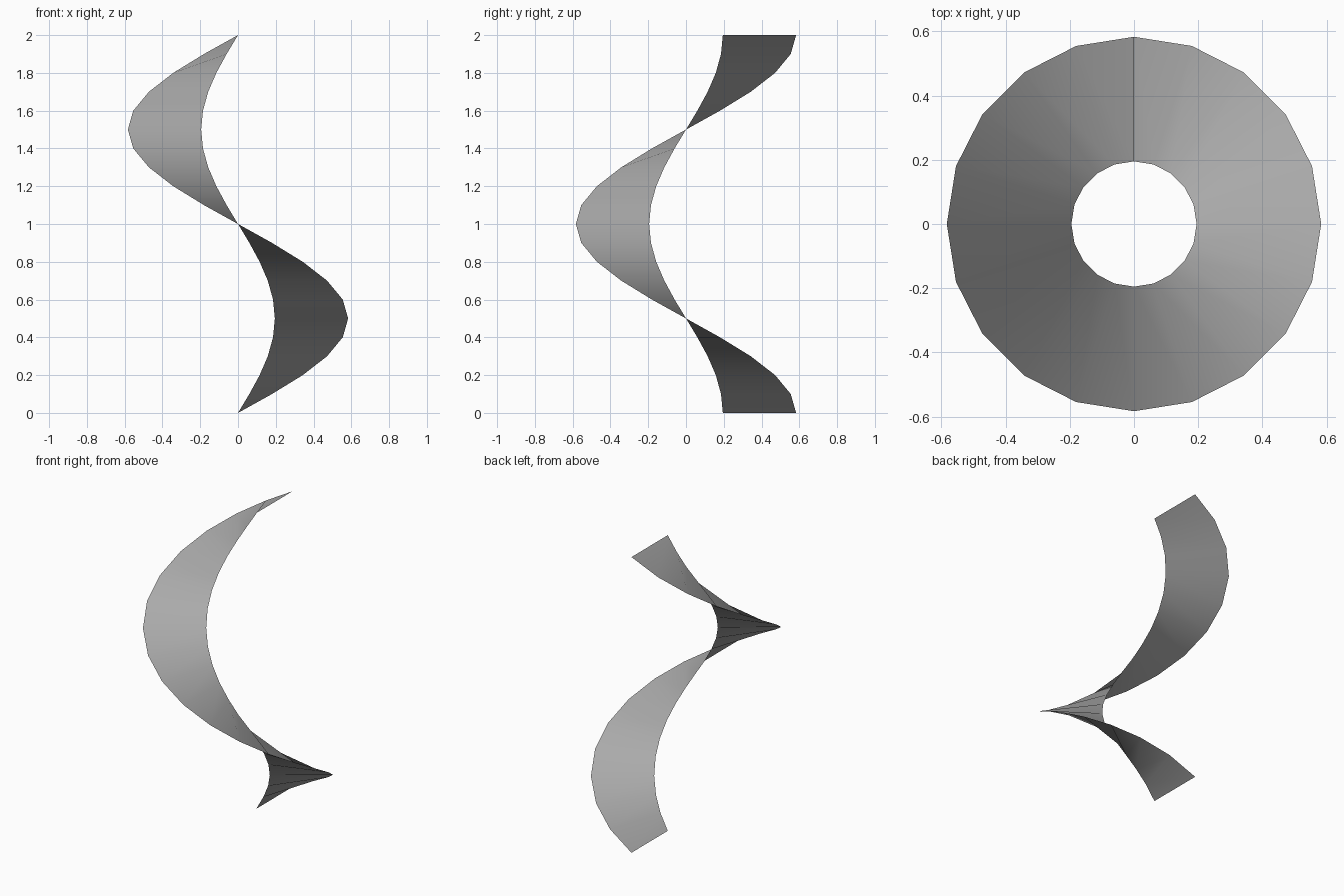
import bpy
import bmesh
from math import sin, cos, tau

cube = bpy.data.objects.get("Cube")
if cube:
    bpy.data.objects.remove(cube, do_unlink=True)

SEGMENTS = 20
INNER, OUTER, HEIGHT = 0.195, 0.583, 2.0

# Plain grey surface colour
grey = bpy.data.materials.new("plain_grey")
grey.use_nodes = True
colour = (0.4, 0.4, 0.4, 1)
grey.diffuse_color = colour
grey.node_tree.nodes["Principled BSDF"].inputs["Base Color"].default_value = colour

# Helical ribbon: a radial line swept one full turn while rising
bm = bmesh.new()


def rung(i):
    a = tau * i / SEGMENTS
    z = HEIGHT * i / SEGMENTS
    return [bm.verts.new((r * sin(a), r * cos(a), z)) for r in (INNER, OUTER)]


rungs = [rung(i) for i in range(SEGMENTS + 1)]
for (in_a, out_a), (in_b, out_b) in zip(rungs, rungs[1:]):
    face = bm.faces.new((in_b, out_b, out_a, in_a))
    face.smooth = True

mesh = bpy.data.meshes.new("helical_ribbon")
bm.to_mesh(mesh)
bm.free()
mesh.materials.append(grey)
ribbon = bpy.data.objects.new("helical_ribbon", mesh)
bpy.context.scene.collection.objects.link(ribbon)
